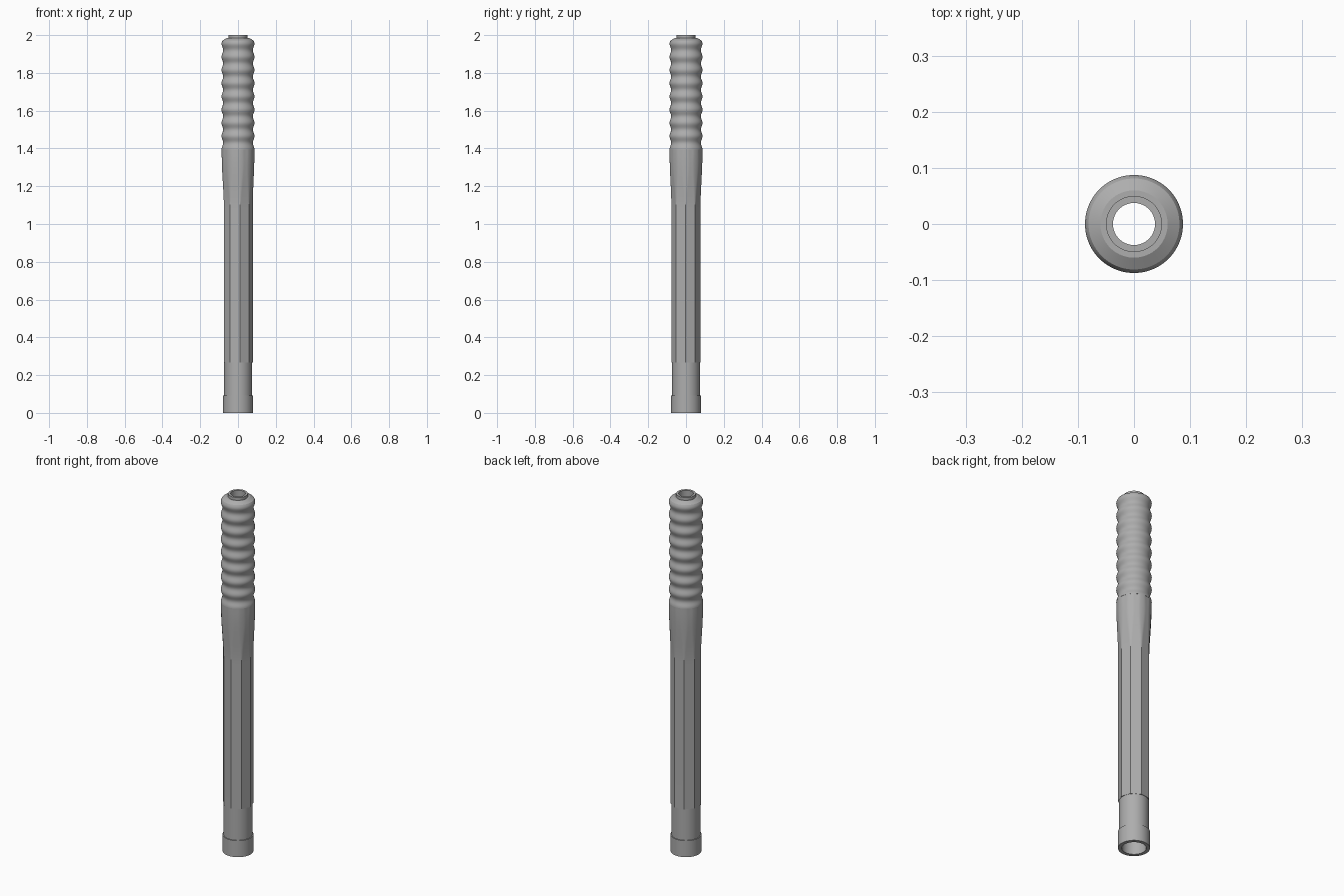
import bpy, bmesh, math

SEG = 108        # segments round the axis, a multiple of the flat count
FLATS = 9
TURN = math.radians(-2)

cube = bpy.data.objects.get("Cube")
if cube:
    bpy.data.objects.remove(cube)

metal = bpy.data.materials.new("grey metal")
grey = (0.42, 0.42, 0.42, 1)
metal.diffuse_color = grey
metal.use_nodes = True
metal.node_tree.nodes["Principled BSDF"].inputs["Base Color"].default_value = grey


def lathe(name, profile):
    """Closed ring of (radius, z, flat distance or None) swept round z."""
    bm = bmesh.new()
    step = math.tau / FLATS
    rings = []
    for r, z, flat in profile:
        ring = []
        for i in range(SEG):
            a = math.tau * i / SEG
            rad = r
            if flat:
                rad = min(r, flat / math.cos(a % step - step / 2))
            ring.append(bm.verts.new((rad * math.cos(a + TURN), rad * math.sin(a + TURN), z)))
        rings.append(ring)
    for k, low in enumerate(rings):
        high = rings[(k + 1) % len(rings)]
        for i in range(SEG):
            j = (i + 1) % SEG
            bm.faces.new((low[i], low[j], high[j], high[i]))
    bmesh.ops.recalc_face_normals(bm, faces=bm.faces)
    mesh = bpy.data.meshes.new(name)
    bm.to_mesh(mesh)
    bm.free()
    mesh.materials.append(metal)
    ob = bpy.data.objects.new(name, mesh)
    bpy.context.collection.objects.link(ob)
    bpy.ops.object.select_all(action="DESELECT")
    ob.select_set(True)
    bpy.context.view_layer.objects.active = ob
    bpy.ops.object.shade_smooth_by_angle(angle=math.radians(28))
    return ob


def ease(t):
    t = max(0, min(1, t))
    return t * t * (3 - 2 * t)


# Lower collar: open ring at the foot
COLLAR, BORE, NECK = 0.0785, 0.06, 0.0375
lathe("lower_collar", [(BORE, 0, None), (COLLAR, 0, None),
                       (COLLAR, 0.092, None), (BORE, 0.092, None)])

# Plain sleeve between collar and shaft
APOTHEM = COLLAR * math.cos(math.pi / FLATS)
lathe("sleeve", [(BORE, 0.092, None), (APOTHEM - 0.0005, 0.092, None),
                 (APOTHEM - 0.0005, 0.267, None), (BORE, 0.267, None)])

# Shaft: nine flats that fade out into a flared round top
SHAFT_TOP, FLARE = 1.395, 0.087
shaft = [(BORE, 0.267, None), (COLLAR, 0.267, APOTHEM)]
for i in range(25):
    z = 1.08 + (SHAFT_TOP - 1.08) * i / 24
    r = COLLAR + (FLARE - COLLAR) * ease((z - 1.1) / 0.28)
    flat = APOTHEM + 0.012 * ease((z - 1.08) / 0.28)
    shaft.append((r, z, flat))
shaft.append((BORE, SHAFT_TOP, None))
lathe("fluted_shaft", shaft)

# Ribbed grip: eight waves, then a sloped shoulder and a short neck
RIBS, PITCH, MID, WAVE = 8, 0.07, 0.083, 0.0043
grip = [(NECK, SHAFT_TOP, None)]
for i in range(RIBS * 12 + 1):
    t = i / 12
    grip.append((MID + WAVE * math.cos(math.tau * t), SHAFT_TOP + PITCH * t, None))
for r, z in ((0.0855, 1.964), (0.081, 1.972), (0.06, 1.984), (0.05, 1.984),
             (0.05, 2.0), (NECK, 2.0)):
    grip.append((r, z, None))
lathe("ribbed_grip", grip)
